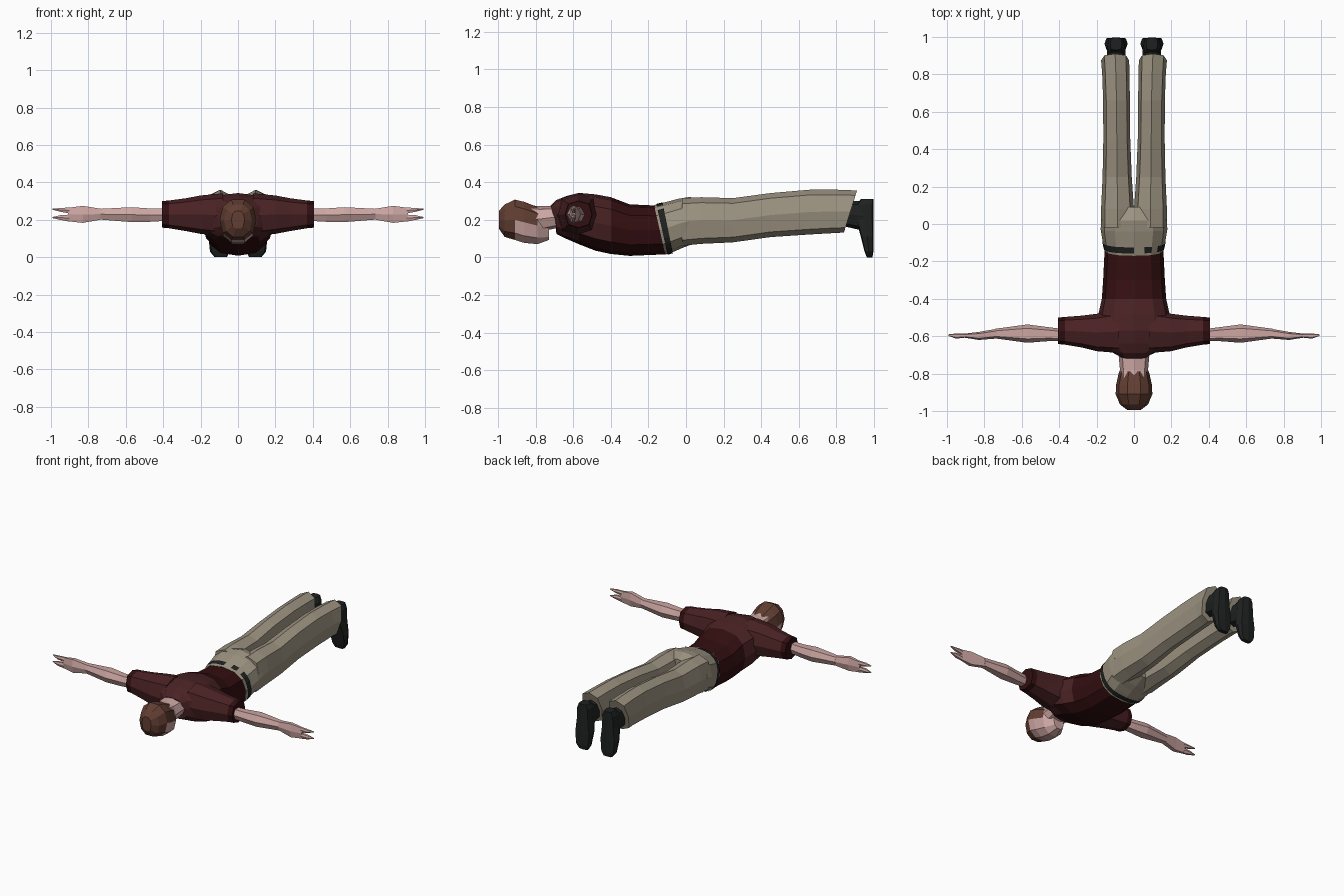
import bpy, bmesh, math


def srgb(r, g, b):
    def f(c):
        c /= 255
        return c / 12.92 if c <= 0.04045 else ((c + 0.055) / 1.055) ** 2.4
    return (f(r), f(g), f(b), 1)


def material(name, rgb):
    m = bpy.data.materials.new(name)
    m.diffuse_color = srgb(*rgb)
    return m


SHIRT = material("shirt red", (74, 34, 36))
DARK = material("dark shirt red", (50, 14, 16))
PANTS = material("khaki", (156, 147, 129))
SKIN = material("skin", (204, 166, 162))
HAIR = material("brown hair", (98, 62, 50))
BLACK = material("black leather", (31, 33, 33))


def loft(name, axis, rings, mats, n=8, p=2.5, rule=None, mirror=False):
    """Rings are (t, a0, a1, b0, b1[, slant]): a box filled by a superellipse.
    Slant shifts the low-b side of the ring along the axis."""
    bm = bmesh.new()
    loops = []
    for t, a0, a1, b0, b1, *s in rings:
        slant = s[0] if s else 0
        loop = []
        for i in range(n):
            ang = 2 * math.pi * i / n
            c, d = math.cos(ang), math.sin(ang)
            c = math.copysign(abs(c) ** (2 / p), c) if abs(c) > 1e-6 else 0
            d = math.copysign(abs(d) ** (2 / p), d) if abs(d) > 1e-6 else 0
            a = (a0 + a1) / 2 + c * (a1 - a0) / 2
            b = (b0 + b1) / 2 + d * (b1 - b0) / 2
            u = t + slant * (1 - d) / 2
            co = {"x": (u, a, b), "y": (a, u, b), "z": (a, b, u)}[axis]
            loop.append(bm.verts.new(co))
        loops.append(loop)
    for l0, l1 in zip(loops, loops[1:]):
        for i in range(n):
            j = (i + 1) % n
            bm.faces.new((l0[i], l0[j], l1[j], l1[i]))
    bm.faces.new(loops[0])
    bm.faces.new(loops[-1])
    bmesh.ops.recalc_face_normals(bm, faces=bm.faces)
    if rule:
        for f in bm.faces:
            f.material_index = rule(f.calc_center_median())
    me = bpy.data.meshes.new(name)
    bm.to_mesh(me)
    bm.free()
    for m in mats:
        me.materials.append(m)
    ob = bpy.data.objects.new(name, me)
    bpy.context.collection.objects.link(ob)
    if mirror:
        ob.modifiers.new("mirror", "MIRROR")
    return ob


# shirt body, lying face down with the head toward -y
loft("shirt_body", "y", [
    (-0.72, -0.075, 0.075, 0.17, 0.275, 0.03),
    (-0.69, -0.11, 0.11, 0.125, 0.305),
    (-0.64, -0.19, 0.19, 0.10, 0.325),
    (-0.57, -0.20, 0.20, 0.07, 0.343),
    (-0.48, -0.19, 0.19, 0.035, 0.335),
    (-0.40, -0.172, 0.172, 0.018, 0.32),
    (-0.30, -0.165, 0.165, 0.008, 0.282),
    (-0.165, -0.157, 0.157, 0.016, 0.276, 0.055)],
    [SHIRT, DARK], n=12, rule=lambda c: int(c.y > -0.42 or c.z < 0.1))

# sleeves with darker cuffs
loft("sleeve", "x", [
    (0.08, -0.69, -0.46, 0.11, 0.342),
    (0.20, -0.68, -0.48, 0.125, 0.33),
    (0.28, -0.66, -0.49, 0.14, 0.315),
    (0.37, -0.645, -0.497, 0.155, 0.303),
    (0.405, -0.642, -0.50, 0.158, 0.30)],
    [SHIRT, DARK], p=2.6, rule=lambda c: int(c.x > 0.36), mirror=True)

# bare arms and vertical flat hands
loft("arm", "x", [
    (0.39, -0.625, -0.56, 0.19, 0.265),
    (0.47, -0.627, -0.55, 0.185, 0.265),
    (0.57, -0.635, -0.537, 0.183, 0.272),
    (0.74, -0.612, -0.56, 0.198, 0.262)], [SKIN], n=6, mirror=True)
loft("palm", "x", [
    (0.73, -0.612, -0.56, 0.198, 0.262),
    (0.83, -0.62, -0.577, 0.178, 0.28),
    (0.91, -0.607, -0.587, 0.188, 0.268)], [SKIN], n=6, mirror=True)
for name, z0, z1, tip in (("upper_finger", 0.232, 0.268, 0.257), ("lower_finger", 0.188, 0.23, 0.212)):
    loft(name, "x", [
        (0.90, -0.607, -0.587, z0, z1),
        (0.95, -0.613, -0.585, z0 + 0.01, z1 - 0.004),
        (0.993, -0.598, -0.59, tip - 0.003, tip + 0.003)], [SKIN], n=6, mirror=True)

# neck
loft("neck", "y", [
    (-0.85, -0.075, 0.075, 0.14, 0.28),
    (-0.78, -0.075, 0.075, 0.135, 0.272),
    (-0.67, -0.085, 0.085, 0.16, 0.275)], [SKIN])

# head: hair over crown and back, skin on the face below
loft("head", "y", [
    (-0.995, -0.035, 0.035, 0.15, 0.25),
    (-0.965, -0.075, 0.075, 0.105, 0.285),
    (-0.91, -0.098, 0.098, 0.088, 0.312),
    (-0.86, -0.096, 0.096, 0.072, 0.30),
    (-0.79, -0.08, 0.08, 0.066, 0.272),
    (-0.73, -0.04, 0.04, 0.09, 0.19)],
    [HAIR, SKIN], n=10, p=2.3,
    rule=lambda c: int(c.y > -0.80 or (c.z < 0.17 and c.y > -0.93)))

# trouser seat
loft("trouser_seat", "y", [
    (-0.17, -0.159, 0.159, 0.014, 0.278, 0.06),
    (-0.10, -0.17, 0.17, 0.032, 0.296, 0.04),
    (-0.04, -0.178, 0.178, 0.05, 0.312, 0.02),
    (0.02, -0.177, 0.177, 0.065, 0.322),
    (0.09, -0.12, 0.12, 0.10, 0.30)], [PANTS], n=12)

# belt pieces, thin strips between belt loops; each covers a span of angles
belt = loft("belt", "y", [
    (-0.158, -0.163, 0.163, 0.014, 0.284, 0.06),
    (-0.125, -0.169, 0.169, 0.022, 0.293, 0.055)], [BLACK], n=24)
bm = bmesh.new()
bm.from_mesh(belt.data)
gaps = [f for f in bm.faces if len(f.verts) > 4
        or (f.calc_center_median().z > 0.25 and
            (0.08 < f.calc_center_median().x < 0.13 or 0 < f.calc_center_median().x < 0.045))]
bmesh.ops.delete(bm, geom=gaps, context="FACES")
bm.to_mesh(belt.data)
bm.free()

# trouser legs with slanted hems
loft("trouser_leg", "y", [
    (-0.02, 0.0, 0.176, 0.062, 0.315),
    (0.08, 0.0, 0.176, 0.072, 0.32),
    (0.25, 0.012, 0.168, 0.08, 0.315),
    (0.45, 0.02, 0.164, 0.108, 0.342),
    (0.66, 0.022, 0.165, 0.122, 0.36),
    (0.80, 0.024, 0.17, 0.13, 0.36),
    (0.91, 0.026, 0.176, 0.132, 0.356, -0.07)], [PANTS], p=2.6, mirror=True)

# shoes: toes point down, soles face +y
loft("shoe_ankle", "y", [
    (0.82, 0.05, 0.145, 0.17, 0.30),
    (0.95, 0.045, 0.145, 0.14, 0.30)], [BLACK], mirror=True)
loft("shoe", "z", [
    (0.0, 0.06, 0.125, 0.962, 0.992),
    (0.03, 0.042, 0.15, 0.95, 0.997),
    (0.11, 0.034, 0.158, 0.93, 0.998),
    (0.20, 0.046, 0.146, 0.905, 0.998),
    (0.28, 0.05, 0.142, 0.905, 0.998),
    (0.31, 0.065, 0.127, 0.93, 0.998)], [BLACK], p=4, mirror=True)
